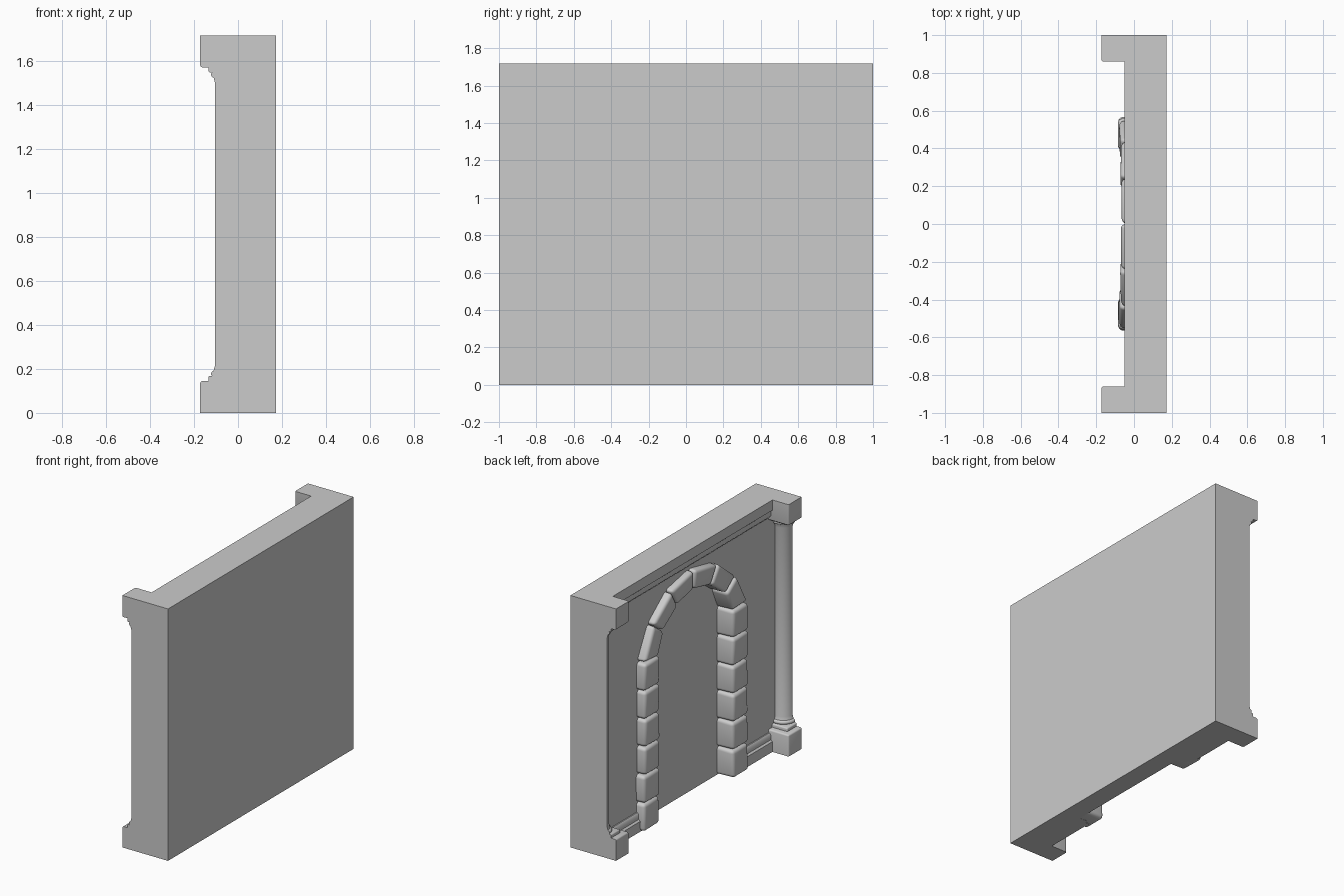
import bpy, bmesh, math, random
from mathutils import Vector

if "Cube" in bpy.data.objects:
    bpy.data.objects.remove(bpy.data.objects["Cube"])

random.seed(4)
H = 1.718          # wall height
BACK, FACE, NICHE = 0.172, -0.02, 0.04   # x of back, front face and arch recess
CX = -0.035        # column axis


def finish(bm, name):
    bmesh.ops.recalc_face_normals(bm, faces=bm.faces[:])
    me = bpy.data.meshes.new(name)
    bm.to_mesh(me)
    bm.free()
    ob = bpy.data.objects.new(name, me)
    bpy.context.collection.objects.link(ob)
    bpy.ops.object.select_all(action='DESELECT')
    ob.select_set(True)
    bpy.context.view_layer.objects.active = ob
    bpy.ops.object.shade_smooth_by_angle(angle=math.radians(40))
    return ob


def prism(bm, pts, offset):
    """Extrude a closed 3D outline along an offset vector."""
    a = [bm.verts.new(p) for p in pts]
    b = [bm.verts.new(Vector(p) + Vector(offset)) for p in pts]
    bm.faces.new(a)
    bm.faces.new(b[::-1])
    n = len(a)
    for i in range(n):
        bm.faces.new((a[i], a[(i + 1) % n], b[(i + 1) % n], b[i]))
    return a, b


def column_block(name, x0, half, z0, z1, side, bevel):
    """Square half-block cut flat at the wall end, front edges rounded."""
    bm = bmesh.new()
    y0, y1 = side * (1 - half), side
    prism(bm, [(x0, y0, z0), (x0, y1, z0), (0.1, y1, z0), (0.1, y0, z0)], (0, 0, z1 - z0))
    edges = []
    for e in bm.edges:
        m = (e.verts[0].co + e.verts[1].co) / 2
        if abs(m.y) < 0.999 and m.x < 0.09 and 0.001 < m.z < H - 0.001:
            edges.append(e)
    bmesh.ops.bevel(bm, geom=edges, offset=bevel, segments=3, profile=0.5, affect='EDGES')
    return finish(bm, name)


# Wall: back slab plus front layer with the arched recess cut out
bm = bmesh.new()
prism(bm, [(NICHE, -1, 0), (NICHE, 1, 0), (NICHE, 1, H), (NICHE, -1, H)], (BACK - NICHE, 0, 0))
finish(bm, "wall_slab")

mid = [(0.48, 0), (0.48, 1.145), (0.385, 1.325), (0.215, 1.46), (0, 1.505)]
opening = mid + [(-y, z) for y, z in mid[-2::-1]]
bm = bmesh.new()
outline = [(-1, 0), (-1, H), (1, H), (1, 0)] + opening
prism(bm, [(FACE, y, z) for y, z in outline], (NICHE - FACE, 0, 0))
finish(bm, "wall_front_layer")

# Stepped trim along the top and bottom
trim = [(0, 0), (-0.05, 0), (-0.05, 0.07), (-0.038, 0.08), (-0.038, 0.112),
        (-0.028, 0.124), (0, 0.124)]


def trim_run(name, y0, y1, top):
    bm = bmesh.new()
    prism(bm, [(x, y0, H - z if top else z) for x, z in trim], (0, y1 - y0, 0))
    finish(bm, name)


trim_run("cornice", -0.9, 0.9, True)
trim_run("skirting_left", -0.9, -0.5, False)
trim_run("skirting_right", 0.5, 0.9, False)

# Half columns at both ends with square blocks and plinths
low = [(0.0, 0.16), (0.081, 0.166), (0.087, 0.172), (0.088, 0.18), (0.084, 0.188),
       (0.076, 0.192), (0.074, 0.2), (0.070, 0.215)]
profile = low + [(r, H - z) for r, z in low[::-1]]
N = 20
for side, tag in ((-1, "left"), (1, "right")):
    bm = bmesh.new()
    rings = []
    for r, z in profile:
        if r == 0:
            rings.append([bm.verts.new((CX, side, z))] * (N + 1))
        else:
            rings.append([bm.verts.new((CX + r * math.cos(math.pi * i / N),
                                        side * (1 - r * math.sin(math.pi * i / N)), z))
                          for i in range(N + 1)])
    for a, b in zip(rings, rings[1:]):
        for i in range(N):
            vs = list(dict.fromkeys((a[i], a[i + 1], b[i + 1], b[i])))
            bm.faces.new(vs)
    bm.faces.new([r[0] for r in rings] + [r[-1] for r in rings[-2:0:-1]])
    finish(bm, "column_" + tag)
    column_block("base_block_" + tag, -0.172, 0.14, 0, 0.145, side, 0.01)
    column_block("base_plinth_" + tag, -0.135, 0.1, 0.13, 0.168, side, 0.008)
    column_block("top_block_" + tag, -0.172, 0.14, H - 0.145, H, side, 0.01)
    column_block("top_plinth_" + tag, -0.135, 0.1, H - 0.168, H - 0.13, side, 0.008)


# Arch stones: rounded, slightly uneven blocks
def stone(name, quad, front):
    bm = bmesh.new()
    a, b = prism(bm, [(NICHE + 0.01, y, z) for y, z in quad], (front - NICHE - 0.01, 0, 0))
    c = sum((v.co for v in b), Vector()) / 4
    for v in b:
        v.co += (c - v.co) * 0.04
        v.co.x += random.uniform(-0.003, 0.005)
        v.co.y += random.uniform(-0.004, 0.004)
    edges = [e for e in bm.edges if not all(v in a for v in e.verts)]
    bmesh.ops.bevel(bm, geom=edges, offset=0.022, segments=4, profile=0.5, affect='EDGES')
    finish(bm, name)


outer = [(0.56, 1.15), (0.445, 1.365), (0.25, 1.52), (0, 1.572)]
inner = [(0.40, 1.14), (0.335, 1.285), (0.18, 1.40), (0, 1.44)]
LEG, TOP = 6, 1.145
for side, tag in ((-1, "left"), (1, "right")):
    for i in range(LEG):
        z0, z1 = TOP * i / LEG, TOP * (i + 1) / LEG
        w = random.uniform(-0.004, 0.006)
        stone(f"leg_stone_{tag}_{i + 1}",
              [(side * 0.392, z0), (side * (0.562 + w), z0),
               (side * (0.562 + w), z1), (side * 0.392, z1)], -0.083)
    for i in range(3):
        q = [inner[i], outer[i], outer[i + 1], inner[i + 1]]
        stone(f"arch_stone_{tag}_{i + 1}", [(side * y, z) for y, z in q],
              (-0.078, -0.072, -0.068)[i])
